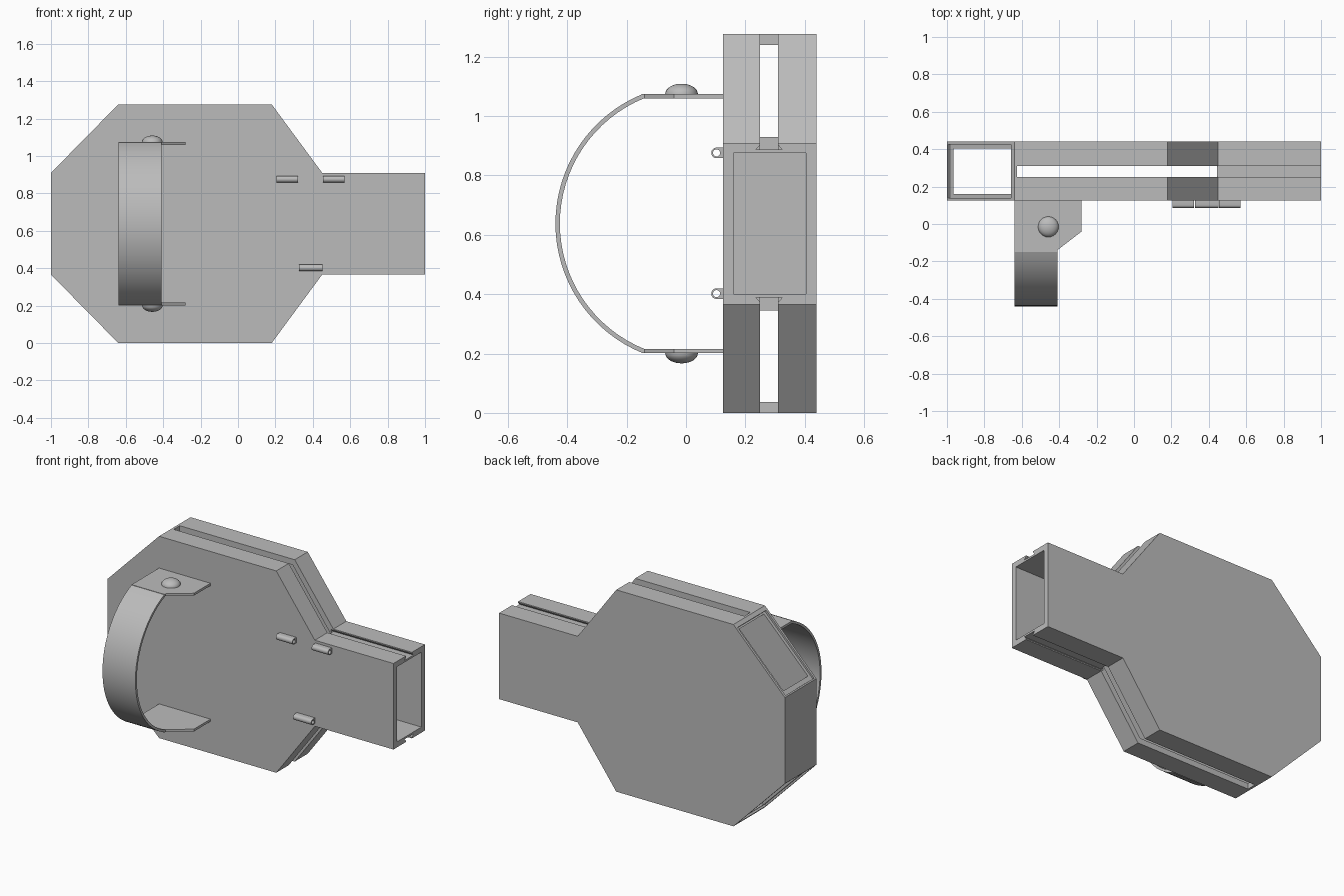
import bpy, bmesh, math
from mathutils import Vector

cube = bpy.data.objects.get("Cube")
if cube:
    bpy.data.objects.remove(cube, do_unlink=True)

GREY = (0.5, 0.5, 0.5, 1)
mat = bpy.data.materials.new("plain grey")
mat.use_nodes = True
mat.diffuse_color = GREY
mat.node_tree.nodes["Principled BSDF"].inputs["Base Color"].default_value = GREY

MID = 0.638   # height of the mirror plane
TOP = 2 * MID
FRONT, BACK = 0.125, 0.44
SLOT = (0.25, 0.31)


def finish(bm, name, smooth=False):
    bmesh.ops.recalc_face_normals(bm, faces=bm.faces)
    me = bpy.data.meshes.new(name)
    bm.to_mesh(me)
    bm.free()
    ob = bpy.data.objects.new(name, me)
    bpy.context.collection.objects.link(ob)
    me.materials.append(mat)
    if smooth:
        bpy.ops.object.select_all(action='DESELECT')
        ob.select_set(True)
        bpy.context.view_layer.objects.active = ob
        bpy.ops.object.shade_smooth_by_angle(angle=math.radians(30))
    return ob


def prism(name, points, axis, lo, hi, smooth=False):
    """Extrude a closed 2D profile along x, y or z."""
    place = {'x': lambda a, b: (lo, a, b),
             'y': lambda a, b: (a, lo, b),
             'z': lambda a, b: (a, b, lo)}[axis]
    bm = bmesh.new()
    face = bm.faces.new([bm.verts.new(place(*p)) for p in points])
    ext = bmesh.ops.extrude_face_region(bm, geom=[face])
    step = Vector([(hi - lo) * (axis == k) for k in 'xyz'])
    verts = [g for g in ext['geom'] if isinstance(g, bmesh.types.BMVert)]
    bmesh.ops.translate(bm, verts=verts, vec=step)
    return finish(bm, name, smooth)


def mirrored(half):
    """Complete an upper xz outline with its reflection below MID."""
    return half + [(x, TOP - z) for x, z in reversed(half)]


def flip(points):
    return [(a, TOP - b) for a, b in points]


# Hollow housing: octagon with a rectangular neck
body = prism("housing", mirrored([(-1, 0.91), (-0.64, TOP), (0.18, TOP),
                                  (0.45, 0.91), (1, 0.91)]), 'y', FRONT, BACK)
cutters = [
    # interior, open at the neck and at both left slants
    prism("cavity_cutter", mirrored([(-0.965, 1.24), (0.165, 1.24),
                                     (0.43, 0.875), (1.1, 0.875)]), 'y', 0.16, 0.405),
    # long slot through the upper and lower edges
    prism("slot_cutter", [(-0.625, -0.1), (0.443, -0.1), (0.443, 1.4), (-0.625, 1.4)],
          'y', *SLOT),
]
# Dovetail grooves along the neck and shallow seats around the slanted openings
groove = [(0.25, 0.95), (0.25, 0.903), (0.235, 0.887),
          (0.325, 0.887), (0.31, 0.903), (0.31, 0.95)]
seat = [(-0.985, 0.91), (-0.65, 1.248), (-0.75, 1.35), (-1.1, 1.0)]
for side, fn in (("upper", list), ("lower", flip)):
    cutters.append(prism(side + "_groove_cutter", fn(groove), 'x', 0.435, 1.1))
    cutters.append(prism(side + "_seat_cutter", fn(seat), 'y', 0.14, 0.425))

for c in cutters:
    mod = body.modifiers.new(c.name, 'BOOLEAN')
    mod.operation = 'DIFFERENCE'
    mod.solver = 'EXACT'
    mod.object = c
bpy.context.view_layer.update()
cut_mesh = bpy.data.meshes.new_from_object(
    body.evaluated_get(bpy.context.evaluated_depsgraph_get()))
body.modifiers.clear()
body.data = cut_mesh
for c in cutters:
    bpy.data.objects.remove(c, do_unlink=True)

# Curved hand strap
THICK, REACH, R = 0.015, -0.15, 0.471
centre_y = -0.44 + R
sweep = math.asin((1.075 - MID) / R)
STEPS = 32
angles = [sweep * (2 * i / STEPS - 1) for i in range(STEPS + 1)]


def arc(r):
    return [(centre_y - r * math.cos(a), MID + r * math.sin(a)) for a in angles]


prism("strap_band", arc(R) + arc(R - THICK)[::-1], 'x', -0.64, -0.41, True)

# Strap mounting plates with domed rivets
plate = [(-0.64, FRONT), (-0.28, FRONT), (-0.28, -0.04),
         (-0.41, -0.14), (-0.41, REACH), (-0.64, REACH)]
for side, sign in (("upper", 1), ("lower", -1)):
    outer = MID + sign * 0.437
    prism(side + "_strap_plate", plate, 'z', outer - sign * THICK, outer)
    bm = bmesh.new()
    bmesh.ops.create_uvsphere(bm, u_segments=24, v_segments=16, radius=0.055)
    bmesh.ops.bisect_plane(bm, geom=bm.verts[:] + bm.edges[:] + bm.faces[:],
                           plane_co=(0, 0, 0), plane_no=(0, 0, -sign), clear_outer=True)
    bmesh.ops.scale(bm, verts=bm.verts, vec=(1, 1, 0.62))
    bmesh.ops.translate(bm, verts=bm.verts, vec=(-0.458, -0.015, outer))
    finish(bm, side + "_rivet", True)


# Small hinge loops on the front face
def hinge_loop(name, x0, x1, z):
    n, yc = 24, FRONT - 0.022
    bm = bmesh.new()
    rings = []
    for x in (x0, x1):
        for r in (0.018, 0.012):
            ring = []
            for i in range(n):
                a = math.tau * (i + 0.5) / n
                dy = r * math.cos(a)
                if r > 0.015 and dy > 0:
                    dy = 0.022
                ring.append(bm.verts.new((x, yc + dy, z + r * math.sin(a))))
            rings.append(ring)
    o0, i0, o1, i1 = rings
    for p, q in ((o0, o1), (o1, i1), (i1, i0), (i0, o0)):
        for k in range(n):
            j = (k + 1) % n
            bm.faces.new((p[k], p[j], q[j], q[k]))
    finish(bm, name, True)


hinge_loop("upper_inner_loop", 0.205, 0.32, 0.876)
hinge_loop("upper_outer_loop", 0.455, 0.57, 0.876)
hinge_loop("lower_loop", 0.325, 0.452, 0.402)
